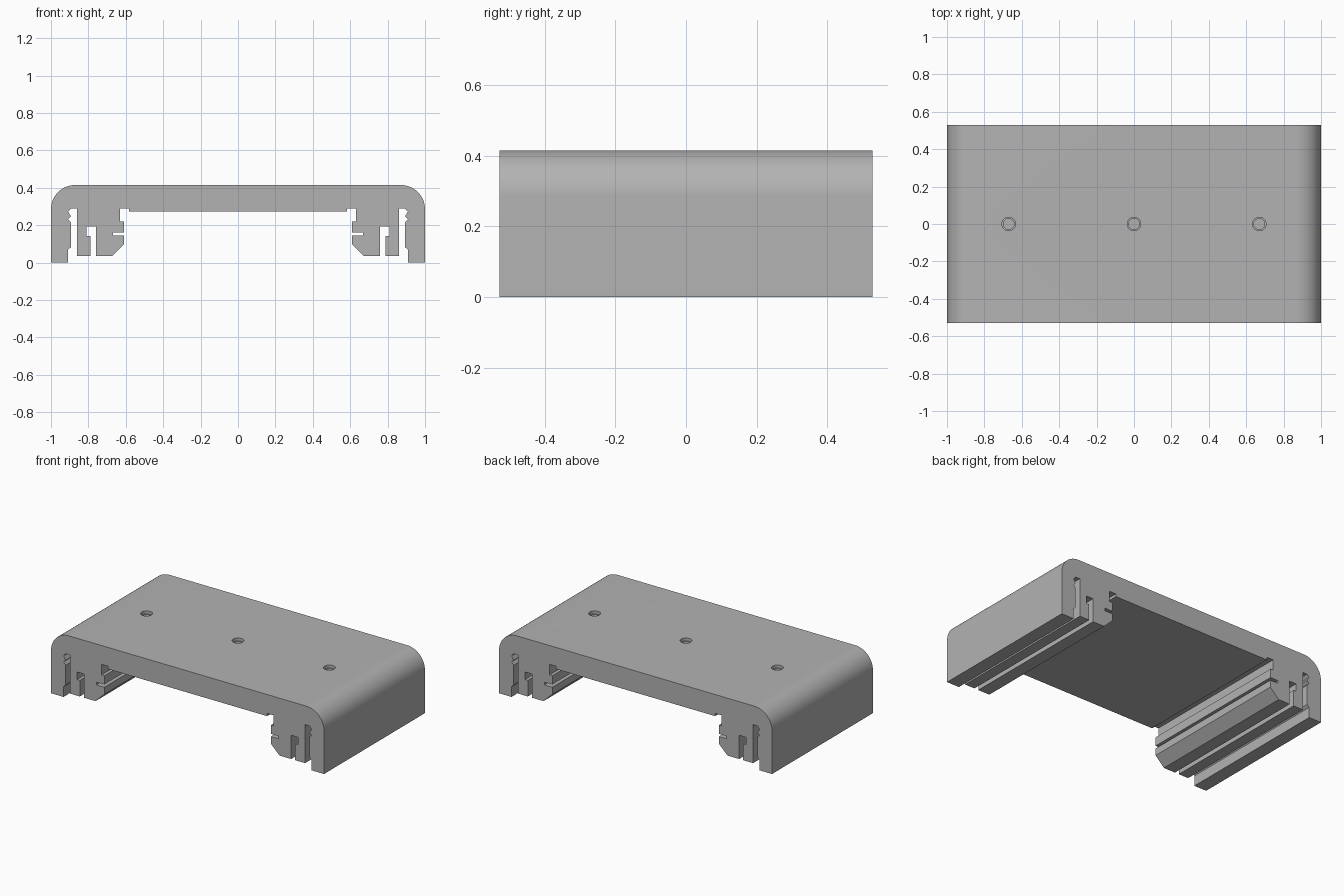
import bpy
import bmesh
import math

if "Cube" in bpy.data.objects:
    bpy.data.objects.remove(bpy.data.objects["Cube"], do_unlink=True)

HEIGHT, HALF_DEPTH, RADIUS = 0.415, 0.528, 0.13

grey = bpy.data.materials.new("mid grey")
grey.use_nodes = True
colour = (0.45, 0.45, 0.45, 1)
grey.diffuse_color = colour
grey.node_tree.nodes["Principled BSDF"].inputs["Base Color"].default_value = colour


def make_object(name, bm):
    bmesh.ops.recalc_face_normals(bm, faces=bm.faces[:])
    mesh = bpy.data.meshes.new(name)
    bm.to_mesh(mesh)
    bm.free()
    mesh.materials.append(grey)
    obj = bpy.data.objects.new(name, mesh)
    bpy.context.collection.objects.link(obj)
    return obj


# Half of the rail section, from the underside centre out to the foot
plate_lip = [(0.583, 0.272), (0.583, 0.29), (0.631, 0.29)]
inner_jaw = [(0.631, 0.22), (0.61, 0.22), (0.61, 0.162), (0.668, 0.162),
             (0.668, 0.144), (0.61, 0.144), (0.61, 0.097), (0.674, 0.035)]
t_slot = [(0.759, 0.035), (0.759, 0.192), (0.809, 0.192), (0.809, 0.142),
          (0.789, 0.142), (0.789, 0.035), (0.861, 0.035)]
toothed_groove = [(0.861, 0.29), (0.893, 0.29), (0.908, 0.272), (0.893, 0.247),
                  (0.908, 0.232), (0.893, 0.214), (0.893, 0.083), (0.909, 0.068)]
foot = [(0.909, 0), (1, 0)]
STEPS = 16
corner = []
for i in range(STEPS + 1):
    a = math.pi / 2 * i / STEPS
    corner.append((1 - RADIUS + RADIUS * math.cos(a), HEIGHT - RADIUS + RADIUS * math.sin(a)))
half = plate_lip + inner_jaw + t_slot + toothed_groove + foot + corner
section = half + [(-x, z) for x, z in reversed(half)]

# Extruded body
bm = bmesh.new()
face = bm.faces.new([bm.verts.new((x, -HALF_DEPTH, z)) for x, z in section])
result = bmesh.ops.extrude_face_region(bm, geom=[face])
moved = [v for v in result["geom"] if isinstance(v, bmesh.types.BMVert)]
bmesh.ops.translate(bm, verts=moved, vec=(0, 2 * HALF_DEPTH, 0))
body = make_object("extruded_cover", bm)


def stepped_hole(x):
    """Blind stepped hole, turned from a short profile."""
    profile = [(0, 0.345), (0.029, 0.345), (0.029, 0.395), (0.036, 0.395),
               (0.036, 0.45), (0, 0.45)]
    bm = bmesh.new()
    verts = [bm.verts.new((x + r, 0, z)) for r, z in profile]
    edges = [bm.edges.new(pair) for pair in zip(verts, verts[1:])]
    bmesh.ops.spin(bm, geom=verts + edges, cent=(x, 0, 0), axis=(0, 0, 1),
                   angle=math.tau, steps=32)
    bmesh.ops.remove_doubles(bm, verts=bm.verts[:], dist=0.0001)
    cutter = make_object("hole_cutter", bm)
    cutter.hide_render = True
    return cutter


# Row of three holes along the top
bpy.context.view_layer.objects.active = body
for x in (-0.67, 0, 0.67):
    cutter = stepped_hole(x)
    mod = body.modifiers.new("hole", "BOOLEAN")
    mod.operation = "DIFFERENCE"
    mod.solver = "EXACT"
    mod.object = cutter
    bpy.ops.object.modifier_apply(modifier=mod.name)
    bpy.data.objects.remove(cutter, do_unlink=True)

# Smooth the rounded shoulders, keep the rest crisp
bpy.ops.object.select_all(action="DESELECT")
body.select_set(True)
bpy.ops.object.shade_smooth_by_angle(angle=math.radians(25))
